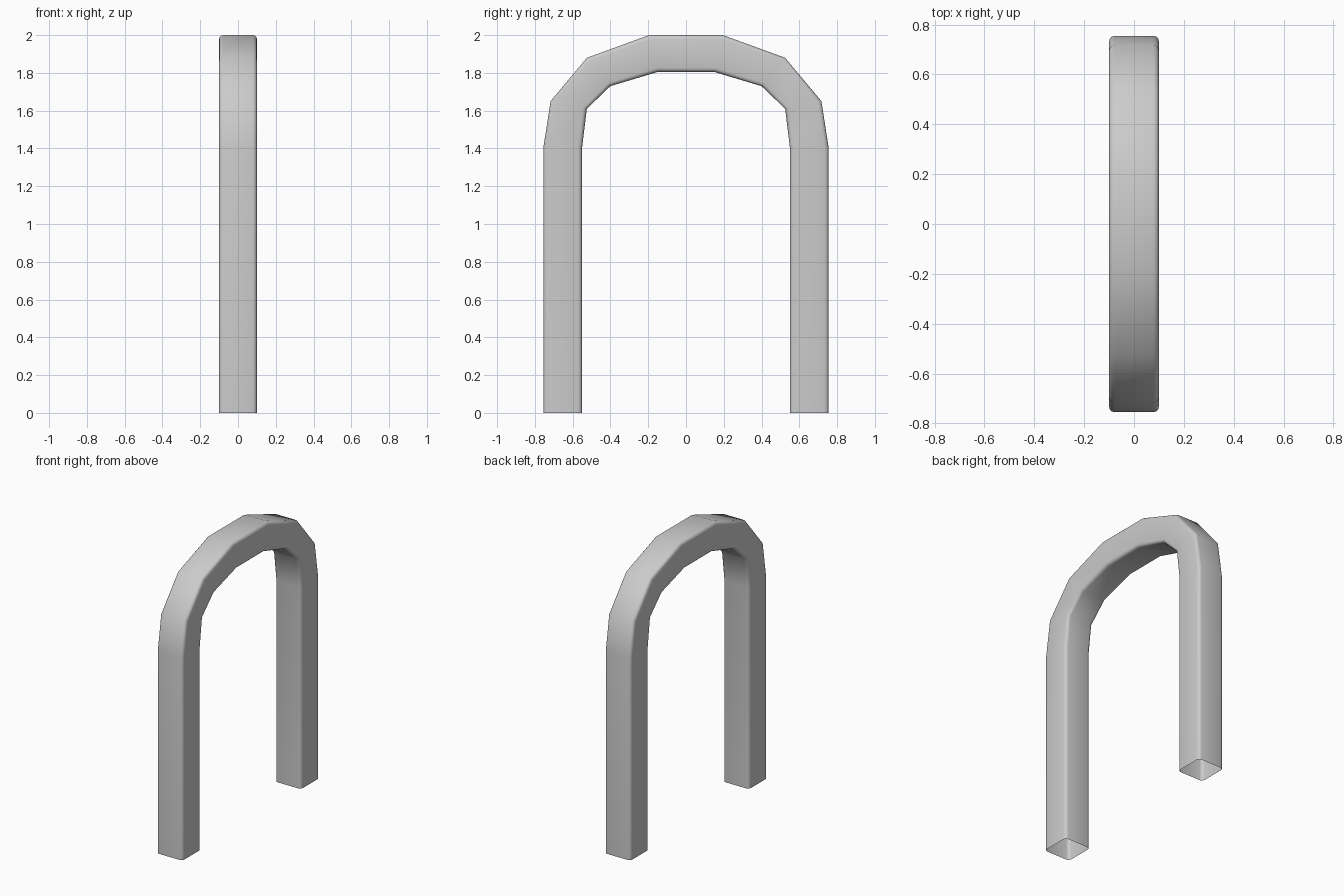
import bpy, bmesh, math
from mathutils import Vector

if "Cube" in bpy.data.objects:
    bpy.data.objects.remove(bpy.data.objects["Cube"])

# Right half of the arch, from foot to crown (y, z)
outer = [(0.755, 0), (0.755, 1.405), (0.717, 1.65), (0.525, 1.88), (0.195, 2.0)]
inner = [(0.55, 0), (0.55, 1.405), (0.525, 1.61), (0.4, 1.73), (0.15, 1.805)]


def mirrored(points):
    return points + [(-y, z) for y, z in reversed(points)]


def rounded_square(radius, steps):
    """Cross-section with both coordinates running from -1 to 1."""
    pts = []
    c = 1 - radius
    for i, (sx, sy) in enumerate([(1, 1), (-1, 1), (-1, -1), (1, -1)]):
        for k in range(steps + 1):
            a = math.pi / 2 * (i + k / steps)
            pts.append((sx * c + radius * math.cos(a), sy * c + radius * math.sin(a)))
    return pts


# Sweep the cross-section along the arch, mitred at each bend, feet left open
section = rounded_square(0.22, 3)
bm = bmesh.new()
rings = []
for o, i in zip(mirrored(outer), mirrored(inner)):
    o, i = Vector((0, *o)), Vector((0, *i))
    ring = []
    for u, v in section:
        p = i.lerp(o, (v + 1) / 2)
        ring.append(bm.verts.new((0.1 * u, p.y, p.z)))
    rings.append(ring)
n = len(section)
for a, b in zip(rings, rings[1:]):
    for k in range(n):
        bm.faces.new((a[k], a[(k + 1) % n], b[(k + 1) % n], b[k]))
bmesh.ops.recalc_face_normals(bm, faces=bm.faces)

mesh = bpy.data.meshes.new("arch_tube")
bm.to_mesh(mesh)
bm.free()
arch = bpy.data.objects.new("arch_tube", mesh)
bpy.context.collection.objects.link(arch)

# Soft edges
bpy.context.view_layer.objects.active = arch
arch.select_set(True)
bpy.ops.object.shade_smooth_by_angle(angle=math.radians(40))
